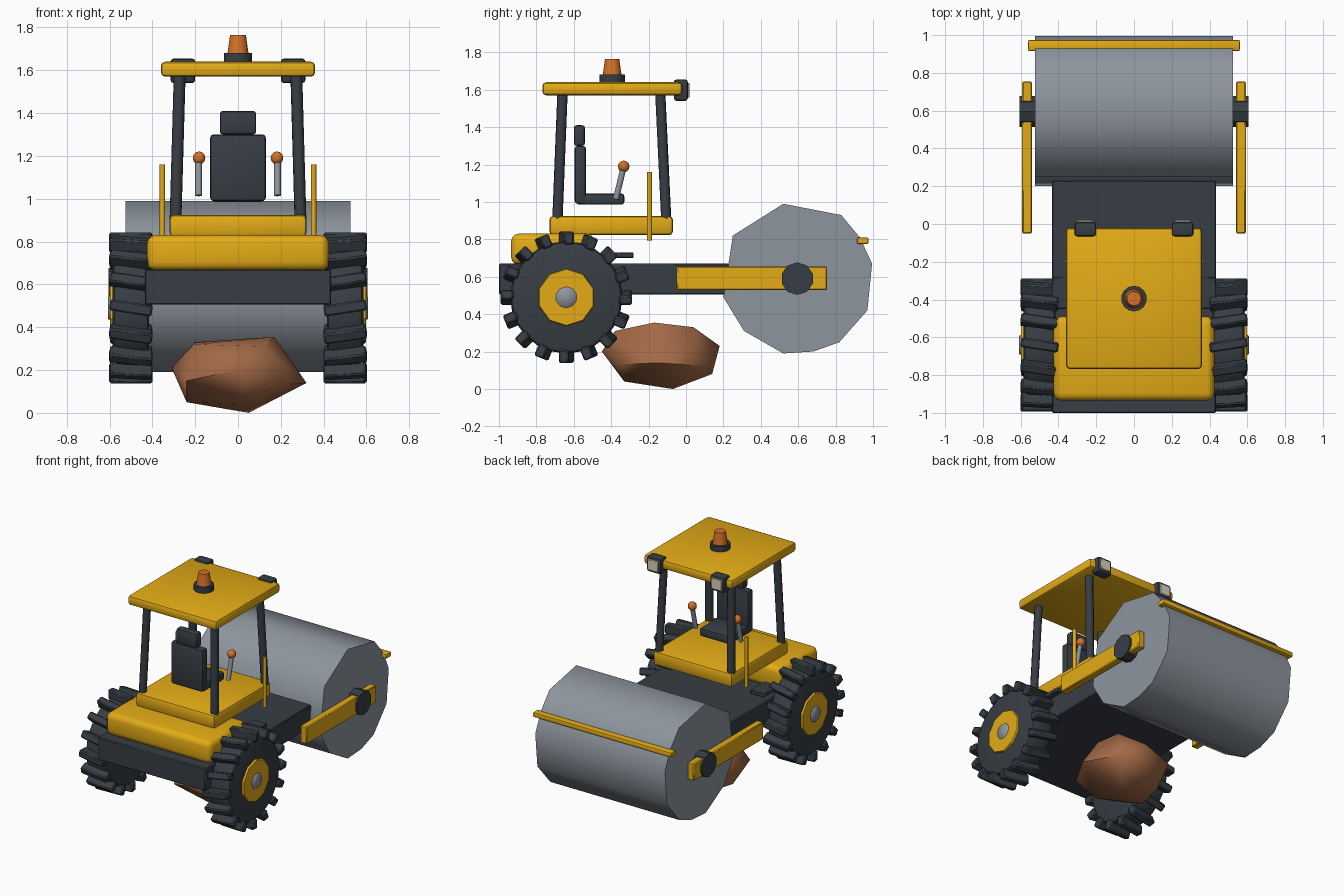
import bpy, bmesh, math
from mathutils import Vector, Matrix

if "Cube" in bpy.data.objects:
    bpy.data.objects.remove(bpy.data.objects["Cube"])


def mat(name, rgb):
    m = bpy.data.materials.new(name)
    m.diffuse_color = (*rgb, 1)
    m.use_nodes = True
    m.node_tree.nodes["Principled BSDF"].inputs["Base Color"].default_value = m.diffuse_color
    return m


YELLOW = mat("machine yellow", (0.77, 0.41, 0.008))
DARK = mat("dark rubber", (0.038, 0.048, 0.058))
STEEL = mat("steel grey", (0.27, 0.30, 0.34))
BROWN = mat("rock brown", (0.36, 0.14, 0.06))
ORANGE = mat("signal orange", (0.66, 0.17, 0.02))
LENS = mat("lamp lens", (0.70, 0.65, 0.50))


def finish(bm, name, material, angle=40):
    bmesh.ops.recalc_face_normals(bm, faces=bm.faces[:])
    me = bpy.data.meshes.new(name)
    bm.to_mesh(me)
    bm.free()
    me.materials.append(material)
    ob = bpy.data.objects.new(name, me)
    bpy.context.collection.objects.link(ob)
    bpy.ops.object.select_all(action='DESELECT')
    ob.select_set(True)
    bpy.context.view_layer.objects.active = ob
    if angle:
        bpy.ops.object.shade_smooth_by_angle(angle=math.radians(angle))
    return ob


def box(name, material, x, y, z, bevel=0.0, seg=2):
    """Box from (min, max) ranges with optional rounded edges."""
    bm = bmesh.new()
    bmesh.ops.create_cube(bm, size=1)
    for v in bm.verts:
        v.co = [r[0] + (c + 0.5) * (r[1] - r[0]) for c, r in zip(v.co, (x, y, z))]
    if bevel:
        bmesh.ops.bevel(bm, geom=bm.edges[:], offset=bevel, segments=seg,
                        profile=0.5, affect='EDGES')
    return finish(bm, name, material)


def rod(name, material, a, b, r1, r2=None, sides=8, angle=50):
    """Cylinder or cone from point a to point b."""
    a, b = Vector(a), Vector(b)
    bm = bmesh.new()
    rot = (b - a).to_track_quat('Z', 'Y').to_matrix().to_4x4()
    bmesh.ops.create_cone(bm, cap_ends=True, segments=sides, radius1=r1,
                          radius2=r1 if r2 is None else r2, depth=(b - a).length,
                          matrix=Matrix.Translation((a + b) / 2) @ rot)
    return finish(bm, name, material, angle)


def ball(name, material, c, r):
    bm = bmesh.new()
    bmesh.ops.create_uvsphere(bm, u_segments=10, v_segments=6, radius=r,
                              matrix=Matrix.Translation(c))
    return finish(bm, name, material, 60)


def span(s, a, b):
    return (min(s * a, s * b), max(s * a, s * b))


# Roller drum with a slightly uneven outline (y, z)
outline = [(0.52, 0.99), (0.83, 0.93), (0.93, 0.81), (0.995, 0.67), (0.97, 0.42),
           (0.82, 0.25), (0.68, 0.20), (0.52, 0.19), (0.31, 0.31), (0.20, 0.49),
           (0.25, 0.82)]
bm = bmesh.new()
rings = [[bm.verts.new((x, y, z)) for y, z in outline] for x in (-0.525, 0.525)]
n = len(outline)
for i in range(n):
    j = (i + 1) % n
    bm.faces.new((rings[0][i], rings[0][j], rings[1][j], rings[1][i]))
for ring in rings:
    bm.faces.new(ring)
finish(bm, "roller_drum", STEEL, 60)
box("drum_scraper", YELLOW, (-0.56, 0.56), (0.915, 0.975), (0.775, 0.81), 0.008)

# Chassis, engine hood and cab floor
box("chassis", DARK, (-0.435, 0.435), (-1.0, 0.23), (0.505, 0.67), 0.006, 1)
box("engine_hood", YELLOW, (-0.425, 0.425), (-0.935, -0.49), (0.665, 0.83), 0.04, 3)
box("cab_floor", YELLOW, (-0.32, 0.32), (-0.73, -0.07), (0.822, 0.925), 0.02)

# Seat
box("seat_cushion", DARK, (-0.125, 0.125), (-0.585, -0.33), (0.985, 1.045), 0.015)
box("seat_back", DARK, (-0.13, 0.13), (-0.595, -0.535), (0.99, 1.30), 0.015)
box("headrest", DARK, (-0.085, 0.085), (-0.60, -0.54), (1.30, 1.41), 0.015)

# Roof and beacon
box("roof", YELLOW, (-0.36, 0.36), (-0.768, -0.02), (1.57, 1.64), 0.02)
rod("beacon_base", DARK, (0, -0.395, 1.64), (0, -0.395, 1.68), 0.068, sides=14)
rod("beacon", ORANGE, (0, -0.395, 1.68), (0, -0.395, 1.765), 0.05, 0.038, sides=14)

for s, side in ((-1, "left"), (1, "right")):
    # Drum arms and bearings
    box(side + "_drum_arm", YELLOW, span(s, 0.54, 0.592), (-0.05, 0.755),
        (0.528, 0.655), 0.006, 1)
    rod(side + "_drum_bearing", DARK, (s * 0.51, 0.595, 0.59), (s * 0.605, 0.595, 0.59),
        0.087, sides=10, angle=30)

    # Cab posts, leaning inwards
    for label, y0, y1 in (("front", -0.105, -0.138), ("rear", -0.688, -0.66)):
        rod(side + "_" + label + "_post", DARK, (s * 0.292, y0, 0.89),
            (s * 0.272, y1, 1.59), 0.028)

    # Roof lamps
    box(side + "_lamp_housing", DARK, span(s, 0.20, 0.315), (-0.065, 0.01),
        (1.54, 1.655), 0.015)
    box(side + "_lamp_lens", LENS, span(s, 0.215, 0.30), (0.005, 0.02),
        (1.558, 1.637), 0.004, 1)

    # Control levers, handrails and steps
    rod(side + "_lever", STEEL, (s * 0.184, -0.375, 1.015), (s * 0.184, -0.335, 1.18),
        0.016)
    ball(side + "_lever_knob", ORANGE, (s * 0.182, -0.333, 1.19), 0.031)
    rod(side + "_handrail", YELLOW, (s * 0.353, -0.195, 0.795), (s * 0.353, -0.195, 1.16),
        0.013)
    box(side + "_step", DARK, span(s, 0.32, 0.435), (-0.45, -0.28), (0.70, 0.73),
        0.005, 1)

    # Wheel: rounded tyre, rim and hub
    centre = Vector((s * 0.5, -0.64, 0.49))
    bm = bmesh.new()
    bmesh.ops.create_cone(bm, cap_ends=True, segments=24, radius1=0.30, radius2=0.30,
                          depth=0.17, matrix=Matrix.Translation(centre)
                          @ Matrix.Rotation(math.pi / 2, 4, 'Y'))
    rims = [e for e in bm.edges if any(len(f.verts) > 4 for f in e.link_faces)]
    bmesh.ops.bevel(bm, geom=rims, offset=0.025, segments=2, profile=0.5, affect='EDGES')
    finish(bm, side + "_tyre", DARK)
    rod(side + "_rim", YELLOW, centre + Vector((s * 0.05, 0, 0)),
        centre + Vector((s * 0.098, 0, 0)), 0.165, 0.15, sides=10, angle=30)
    rod(side + "_hub", STEEL, centre + Vector((s * 0.08, 0, 0)),
        centre + Vector((s * 0.108, 0, 0)), 0.07, 0.05, sides=10, angle=60)

    # Skewed tread lugs around the tyre
    bm = bmesh.new()
    for k in range(16):
        m = (Matrix.Translation(centre) @ Matrix.Rotation(k * math.pi / 8, 4, 'X')
             @ Matrix.Translation((0, 0, 0.317))
             @ Matrix.Rotation(math.radians(9 * s), 4, 'Z')
             @ Matrix.Diagonal((0.20, 0.052, 0.07, 1)))
        lug = bmesh.ops.create_cube(bm, size=1, matrix=m)["verts"]
        edges = list({e for v in lug for e in v.link_edges})
        bmesh.ops.bevel(bm, geom=edges, offset=0.008, segments=1, affect='EDGES')
    finish(bm, side + "_tread", DARK)

# Rock under the machine
points = [(-.20, -.30, .32), (-.20, .0, .33), (.17, -.17, .355), (.17, .04, .33),
          (.12, -.38, .31), (-.31, -.15, .21), (-.24, -.40, .15), (0, -.45, .20),
          (.05, .18, .23), (-.20, .12, .20), (.32, -.15, .14), (.20, -.36, .13),
          (.20, .12, .12), (.05, -.07, 0), (-.24, -.20, .05), (.05, -.33, .04),
          (0, .14, .08), (-.20, 0, .06)]
bm = bmesh.new()
for p in points:
    bm.verts.new(p)
bmesh.ops.convex_hull(bm, input=bm.verts[:])
finish(bm, "rock", BROWN, 50)
